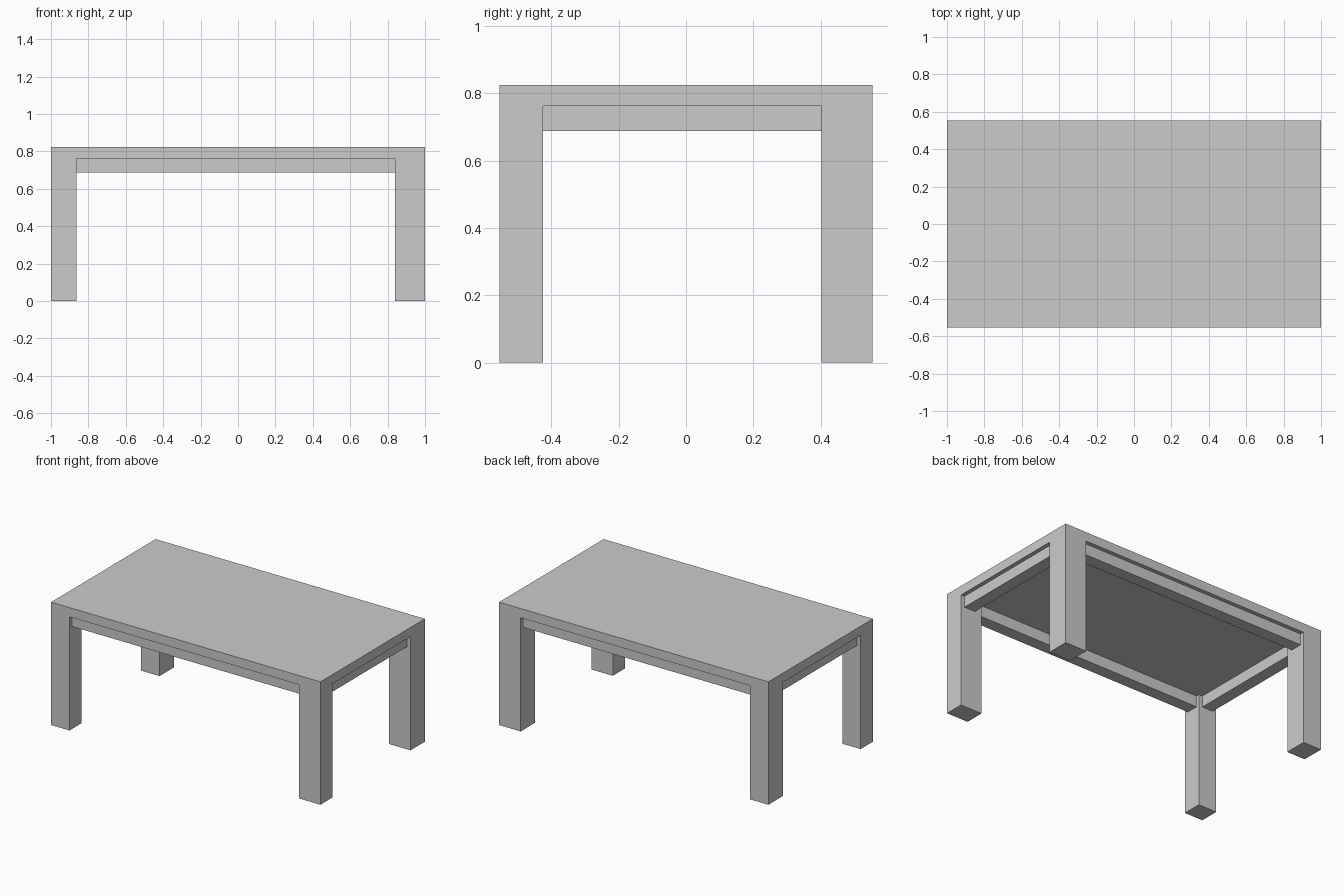
import bpy, bmesh
from mathutils import Vector

if "Cube" in bpy.data.objects:
    bpy.data.objects.remove(bpy.data.objects["Cube"])

XS = (-1.0, -0.864, 0.84, 1.0)
YS = (-0.554, -0.424, 0.402, 0.554)
TOP, UNDER, APRON_Z = 0.825, 0.763, 0.688


def add_object(name, bm):
    bmesh.ops.recalc_face_normals(bm, faces=bm.faces)
    mesh = bpy.data.meshes.new(name)
    bm.to_mesh(mesh)
    bm.free()
    obj = bpy.data.objects.new(name, mesh)
    bpy.context.collection.objects.link(obj)


def box(name, x, y, z):
    bm = bmesh.new()
    bmesh.ops.create_cube(bm, size=1)
    for v in bm.verts:
        v.co = Vector([lo if c < 0 else hi for c, (lo, hi) in zip(v.co, (x, y, z))])
    add_object(name, bm)


# Tabletop as a 3 x 3 slab, its corner cells drawn down into flush legs
bm = bmesh.new()
grid = [[bm.verts.new((x, y, UNDER)) for y in YS] for x in XS]
cells = {}
for i in range(3):
    for j in range(3):
        cells[i, j] = bm.faces.new((grid[i][j], grid[i + 1][j], grid[i + 1][j + 1], grid[i][j + 1]))
corners = [cells[i, j] for i in (0, 2) for j in (0, 2)]
slab = bmesh.ops.extrude_face_region(bm, geom=list(cells.values()), use_keep_orig=True)
for v in slab["geom"]:
    if isinstance(v, bmesh.types.BMVert):
        v.co.z = TOP
legs = bmesh.ops.extrude_discrete_faces(bm, faces=corners)
for f in legs["faces"]:
    for v in f.verts:
        v.co.z = 0
add_object("tabletop_and_legs", bm)

# Aprons, set slightly back between the legs
INSET, THICK = 0.027, 0.082
for name, side in (("front_apron", -1), ("back_apron", 1)):
    y = sorted((side * (0.554 - INSET), side * (0.554 - INSET - THICK)))
    box(name, (XS[1], XS[2]), y, (APRON_Z, UNDER))
for name, side in (("left_apron", -1), ("right_apron", 1)):
    x = sorted((side * (1 - INSET), side * (1 - INSET - THICK)))
    box(name, x, (YS[1], YS[2]), (APRON_Z, UNDER))
